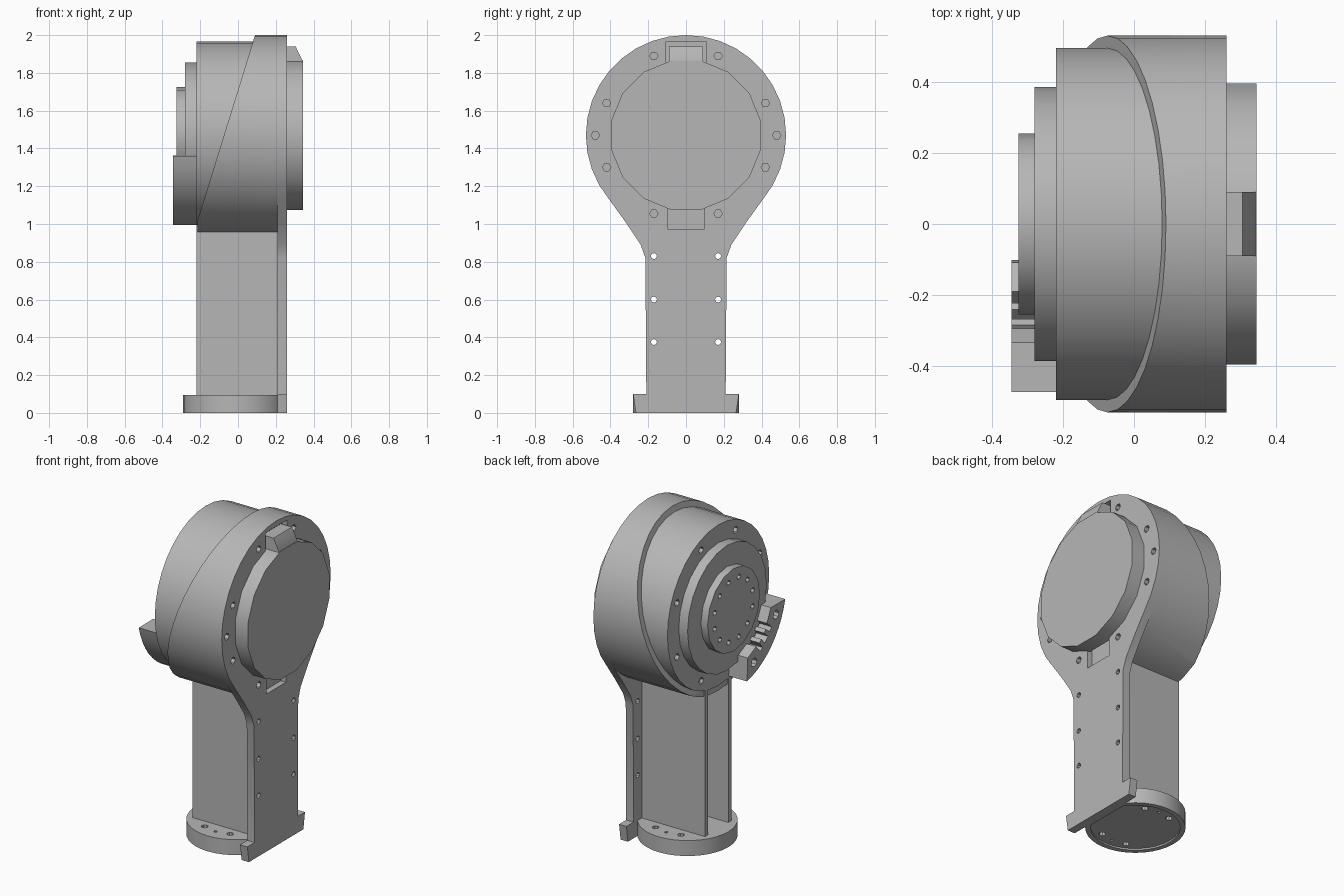
import bpy, bmesh, math
from mathutils import Vector

if "Cube" in bpy.data.objects:
    bpy.data.objects.remove(bpy.data.objects["Cube"])

ZC = 1.47  # height of the joint axis
grey = bpy.data.materials.new("cast_grey")
grey.diffuse_color = (0.47, 0.47, 0.47, 1)
grey.use_nodes = True
grey.node_tree.nodes["Principled BSDF"].inputs["Base Color"].default_value = grey.diffuse_color


def prism(name, pts, a, b, axis="x"):
    """Extrude a 2D outline from a to b along an axis."""
    place = {"x": lambda u, v, t: (t, u, v),
             "y": lambda u, v, t: (u, t, v),
             "z": lambda u, v, t: (u, v, t)}[axis]
    bm = bmesh.new()
    add_prism(bm, pts, a, b, place)
    return finish(name, bm)


def add_prism(bm, pts, a, b, place):
    lo = [bm.verts.new(place(u, v, a)) for u, v in pts]
    hi = [bm.verts.new(place(u, v, b)) for u, v in pts]
    bm.faces.new(lo)
    bm.faces.new(hi[::-1])
    n = len(pts)
    for i in range(n):
        j = (i + 1) % n
        bm.faces.new((lo[j], lo[i], hi[i], hi[j]))


def finish(name, bm):
    bmesh.ops.recalc_face_normals(bm, faces=bm.faces)
    me = bpy.data.meshes.new(name)
    bm.to_mesh(me)
    bm.free()
    me.materials.append(grey)
    ob = bpy.data.objects.new(name, me)
    bpy.context.collection.objects.link(ob)
    shade(me)
    return ob


def shade(me):
    for p in me.polygons:
        p.use_smooth = True
    me.set_sharp_from_angle(angle=math.radians(28))


def ring(r, n, cu=0.0, cv=ZC, off=0.0):
    return [(cu + r * math.cos(off + 2 * math.pi * i / n),
             cv + r * math.sin(off + 2 * math.pi * i / n)) for i in range(n)]


def box2(u0, u1, v0, v1):
    return [(u0, v0), (u1, v0), (u1, v1), (u0, v1)]


def cut(ob, shapes, axis="x"):
    """Subtract outlines (pts, a, b) from the object."""
    place = (lambda u, v, t: (t, u, v)) if axis == "x" else (lambda u, v, t: (u, v, t))
    bm = bmesh.new()
    for pts, a, b in shapes:
        add_prism(bm, pts, a, b, place)
    cutter = finish("cutter", bm)
    cutter.hide_render = True
    mod = ob.modifiers.new("holes", "BOOLEAN")
    mod.operation, mod.solver, mod.object = "DIFFERENCE", "EXACT", cutter
    dg = bpy.context.evaluated_depsgraph_get()
    me = bpy.data.meshes.new_from_object(ob.evaluated_get(dg))
    ob.modifiers.clear()
    ob.data = me
    shade(me)
    bpy.data.objects.remove(cutter)


# Front plate: round head, tapering neck, flange strip and foot tabs
arc = [(0.53 * math.cos(math.radians(a)), ZC + 0.53 * math.sin(math.radians(a)))
       for a in range(-40, 221, 10)]
neck = [(0.32, 1.01), (0.24, 0.89), (0.215, 0.82), (0.21, 0.10), (0.28, 0.10), (0.265, 0.0)]
outline = arc + [(-y, z) for y, z in neck] + neck[::-1]
plate = prism("front_plate", outline, 0.21, 0.26)
shapes = []
for s in (-1, 1):
    for y, z in ((0.17, 1.89), (0.42, 1.64), (0.48, 1.47), (0.42, 1.30), (0.17, 1.055)):
        shapes.append((ring(0.022, 6, s * y, z), 0.235, 0.4))
    for z in (0.83, 0.60, 0.375):
        shapes.append((ring(0.016, 8, s * 0.17, z), 0.1, 0.4))
shapes.append((box2(-0.105, 0.105, 1.80, 1.965), 0.225, 0.4))
shapes.append((box2(-0.095, 0.095, 0.97, 1.12), 0.225, 0.4))
cut(plate, shapes)

# Outer shell, trimmed along the slanted seam
bm = bmesh.new()
add_prism(bm, ring(0.53, 36), -0.215, 0.21, lambda u, v, t: (t, u, v))
bmesh.ops.recalc_face_normals(bm, faces=bm.faces)
res = bmesh.ops.bisect_plane(bm, geom=bm.verts[:] + bm.edges[:] + bm.faces[:],
                             plane_co=Vector((0.09, 0, 2.0)),
                             plane_no=Vector((1, 0, -0.31)), clear_inner=True)
bmesh.ops.holes_fill(bm, edges=[e for e in bm.edges if e.is_boundary])
finish("outer_shell", bm)

# Inner drum with bolt holes on its back
drum = prism("inner_drum", ring(0.495, 36), -0.22, 0.2)
cut(drum, [(ring(0.022, 6, y, z), -0.4, -0.19) for y, z in ring(0.435, 8, off=math.pi / 8)])

# Stepped output flange
prism("rear_ring", ring(0.385, 24), -0.28, -0.21)
hub = prism("rear_hub", ring(0.255, 16), -0.325, -0.27)
cut(hub, [(ring(0.017, 6, y, z), -0.4, -0.295) for y, z in ring(0.19, 12, off=math.pi / 12)])

# Front cover with sloped tab
prism("front_cover", ring(0.403, 16, off=math.pi / 16), 0.25, 0.345)
prism("cover_tab", [(0.23, 1.75), (0.342, 1.75), (0.342, 1.865), (0.305, 1.94), (0.23, 1.94)],
      -0.09, 0.09, "y")


# Curved stop bracket with notched inner edge, below the hub on the front side
def polar(r, deg):
    a = math.radians(deg)
    return (-r * math.cos(a), ZC - r * math.sin(a))


outer = [polar(0.485, 13 + 6.5 * i) for i in range(11)]
inner = [polar(r, a) for r, a in (
    (0.35, 72), (0.35, 57), (0.41, 56), (0.41, 52), (0.36, 52), (0.36, 48), (0.41, 48),
    (0.41, 42), (0.36, 42), (0.36, 38), (0.41, 38), (0.41, 34), (0.35, 33), (0.35, 18))]
stop = prism("stop_bracket", outer + inner, -0.345, -0.215)
cut(stop, [(ring(0.027, 8, *polar(0.42, a)), -0.4, -0.25) for a in (24, 66)])

# Column: open channel behind the flange strip
half = [(0.211, 0.13), (-0.22, 0.13), (-0.22, 0.098), (0.17, 0.098)]
prism("column", half + [(x, -y) for x, y in half[::-1]], 0.09, 1.0, "z")

# Round foot with bolt holes and a shallow recess underneath
pts = [(min(x, 0.235), y) for x, y in ring(0.28, 36, -0.01, 0.0)]
foot = prism("foot", pts, 0.0, 0.095, "z")
shapes = [([(min(x, 0.2), y) for x, y in ring(0.25, 32, -0.01, 0.0)], -0.1, 0.01)]
cut(foot, shapes, "z")
holes = []
for s in (-1, 1):
    for deg, r in ((65, 0.02), (90, 0.01), (115, 0.02)):
        a = math.radians(s * deg)
        holes.append((ring(r, 8, -0.01 + 0.205 * math.cos(a), 0.205 * math.sin(a)), -0.1, 0.2))
cut(foot, holes, "z")
